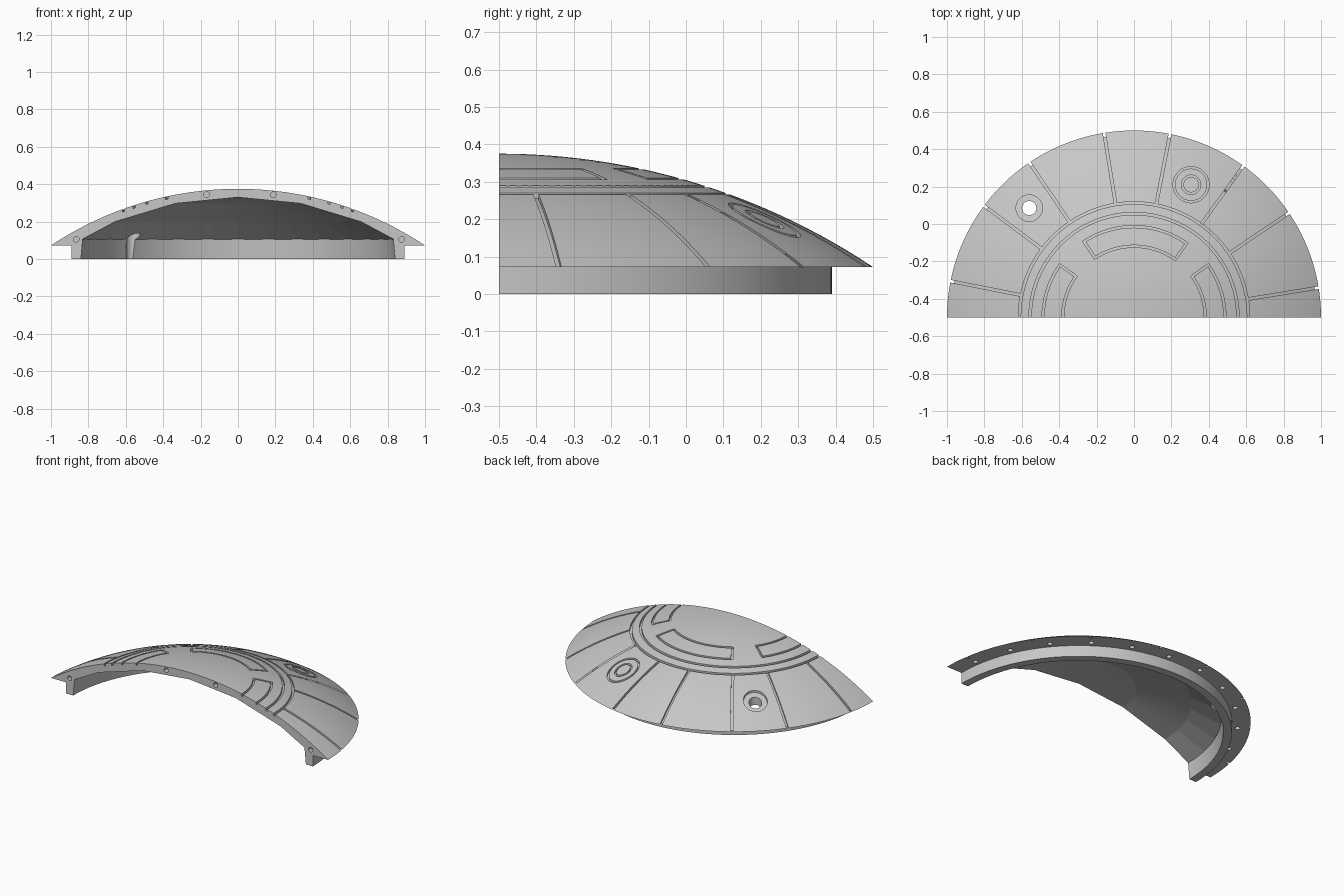
import bpy, bmesh
from math import sin, cos, pi, radians, sqrt
from mathutils import Matrix, Vector

if "Cube" in bpy.data.objects:
    bpy.data.objects.remove(bpy.data.objects["Cube"])

AXIS_Y = -0.5          # the dome axis lies on the cut face
TOP, RIM = 0.375, 0.072
RADIUS = (1 + (TOP - RIM) ** 2) / (2 * (TOP - RIM))   # outer sphere radius


def dome(x, y):
    """Height of the outer surface."""
    return TOP - RADIUS + sqrt(max(RADIUS ** 2 - x * x - (y - AXIS_Y) ** 2, 0.1))


def finish(bm, name):
    bmesh.ops.remove_doubles(bm, verts=bm.verts, dist=1e-5)
    bmesh.ops.recalc_face_normals(bm, faces=bm.faces)
    mesh = bpy.data.meshes.new(name)
    bm.to_mesh(mesh)
    bm.free()
    ob = bpy.data.objects.new(name, mesh)
    bpy.context.collection.objects.link(ob)
    return ob


def revolve(name, profile, steps, half=False):
    """Solid of revolution about the dome axis; profile runs from axis to axis."""
    bm = bmesh.new()
    turn = pi if half else 2 * pi
    rows = []
    for i in range(steps + 1):
        a = turn * i / steps
        rows.append([bm.verts.new((r * cos(a), AXIS_Y + r * sin(a), z)) for r, z in profile])
    for p, q in zip(rows, rows[1:]):
        for j in range(len(profile) - 1):
            ring = [p[j], p[j + 1], q[j + 1], q[j]]
            if profile[j][0] == 0:
                ring = ring[1:3] + [p[j]]
            elif profile[j + 1][0] == 0:
                ring = [p[j], p[j + 1], q[j]]
            bm.faces.new(ring)
    if half:
        bm.faces.new(rows[0])
        bm.faces.new(rows[-1])
    return finish(bm, name)


def groove(bm, place, nu, nv, depth, closed=False):
    """Cutter whose floor follows the dome; place(u, v) gives x, y."""
    low, high = [], []
    for i in range(nu + 1):
        pts = [place(i / nu, j / nv) for j in range(nv + 1)]
        low.append([bm.verts.new((x, y, dome(x, y) - depth)) for x, y in pts])
        high.append([bm.verts.new((x, y, dome(x, y) + 0.05)) for x, y in pts])
    for i in range(nu):
        for g in (low, high):
            for j in range(nv):
                bm.faces.new((g[i][j], g[i + 1][j], g[i + 1][j + 1], g[i][j + 1]))
        for j in (0, nv):
            bm.faces.new((low[i][j], low[i + 1][j], high[i + 1][j], high[i][j]))
    if not closed:
        for i in (0, nu):
            for j in range(nv):
                bm.faces.new((low[i][j], low[i][j + 1], high[i][j + 1], high[i][j]))


def arc(bm, r0, r1, a0, a1, depth, centre=(0, AXIS_Y), steps=64):
    def place(u, v):
        a, r = radians(a0 + (a1 - a0) * u), r0 + (r1 - r0) * v
        return centre[0] + r * cos(a), centre[1] + r * sin(a)
    groove(bm, place, steps, 1, depth, a1 - a0 == 360)


def spoke(bm, angle, r0, r1, width, depth):
    c, s = cos(radians(angle)), sin(radians(angle))

    def place(u, v):
        r, w = r0 + (r1 - r0) * u, width * (v - 0.5)
        return r * c - w * s, AXIS_Y + r * s + w * c
    groove(bm, place, 12, 1, depth)


def hole(bm, at, radius, length, along_y=False):
    m = Matrix.Translation(Vector(at))
    if along_y:
        m = m @ Matrix.Rotation(pi / 2, 4, 'X')
    bmesh.ops.create_cone(bm, cap_ends=True, segments=32, radius1=radius,
                          radius2=radius, depth=length, matrix=m)


def boolean(ob, cutter, operation='DIFFERENCE'):
    mod = ob.modifiers.new("cut", 'BOOLEAN')
    mod.operation, mod.object, mod.solver = operation, cutter, 'EXACT'
    bpy.context.view_layer.update()
    result = ob.evaluated_get(bpy.context.evaluated_depsgraph_get())
    mesh = bpy.data.meshes.new_from_object(result)
    ob.modifiers.clear()
    ob.data = mesh
    bpy.data.objects.remove(cutter)


# half dome with its lower collar
cap = [(i / 28, dome(i / 28, AXIS_Y)) for i in range(29)]
shell = revolve("half_dome_shell", cap + [(0.89, RIM), (0.89, 0), (0, 0)], 96, half=True)

# through hole, drilled while the dome is still solid, and its recessed seat
PORT = (-0.56, 0.085)
bm = bmesh.new()
hole(bm, (*PORT, 0.1), 0.038, 0.6)
boolean(shell, finish(bm, "port_cutter"))
bm = bmesh.new()
arc(bm, 0.03, 0.071, 0, 360, 0.014, PORT, 40)
boolean(shell, finish(bm, "seat_cutter"))

# hollow: coarse faceted ceiling inside a smooth collar wall
R_IN, TOP_IN = 1.717, 0.33
facets = [(R_IN * sin(k * pi / 16), TOP_IN - R_IN * (1 - cos(k * pi / 16))) for k in range(4)]
ceiling = revolve("ceiling_cutter", facets + [(1.1, -0.3), (0, -0.3)], 32)
wall = revolve("wall_cutter", [(0, 0.6), (0.785, 0.6), (0.83, 0.107), (0.84, 0), (0.85, -0.1), (0, -0.1)], 192)
boolean(wall, ceiling, 'INTERSECT')
boolean(shell, wall)

# ring grooves, curved sides of the panel outlines, and the round target
bm = bmesh.new()
DEPTH = 0.015
for r in (0.606, 0.549):
    arc(bm, r, r + 0.013, -10, 190, DEPTH)
for a0, a1 in ((-30, 36), (54, 124), (144, 210)):
    for r in (0.375, 0.48):
        arc(bm, r, r + 0.012, a0, a1, DEPTH)
for r in (0.041, 0.086):
    arc(bm, r, r + 0.011, 0, 360, DEPTH, (0.305, 0.21), 40)
boolean(shell, finish(bm, "ring_cutter"))

# radial seams and the straight ends of the panel outlines
bm = bmesh.new()
for a in (9.2, 34, 54.2, 78.9, 99.2, 124, 143.3, 168.8):
    spoke(bm, a, 0.612, 1.03, 0.014, DEPTH - 0.001)
for a in (35.3, 54.7, 123.3, 144.7):
    spoke(bm, a, 0.38, 0.487, 0.012, DEPTH - 0.001)
boolean(shell, finish(bm, "seam_cutter"))

# rim bolt holes and cut-face pin holes
bm = bmesh.new()
for k in range(12):
    a = radians(9.5 + 15 * k)
    hole(bm, (0.925 * cos(a), AXIS_Y + 0.925 * sin(a), RIM), 0.015, 0.04)
for x, z in ((-0.865, 0.105), (-0.168, 0.345), (0.188, 0.343), (0.875, 0.105)):
    hole(bm, (x, AXIS_Y, z), 0.015, 0.06, along_y=True)
boolean(shell, finish(bm, "hole_cutter"))

# single grey finish
grey = bpy.data.materials.new("plain_grey")
grey.use_nodes = True
colour = (0.57, 0.57, 0.57, 1)
grey.diffuse_color = colour
grey.node_tree.nodes["Principled BSDF"].inputs["Base Color"].default_value = colour
shell.data.materials.clear()
shell.data.materials.append(grey)

for ob in bpy.context.selected_objects:
    ob.select_set(False)
shell.select_set(True)
bpy.context.view_layer.objects.active = shell
bpy.ops.object.shade_smooth_by_angle(angle=radians(4))
